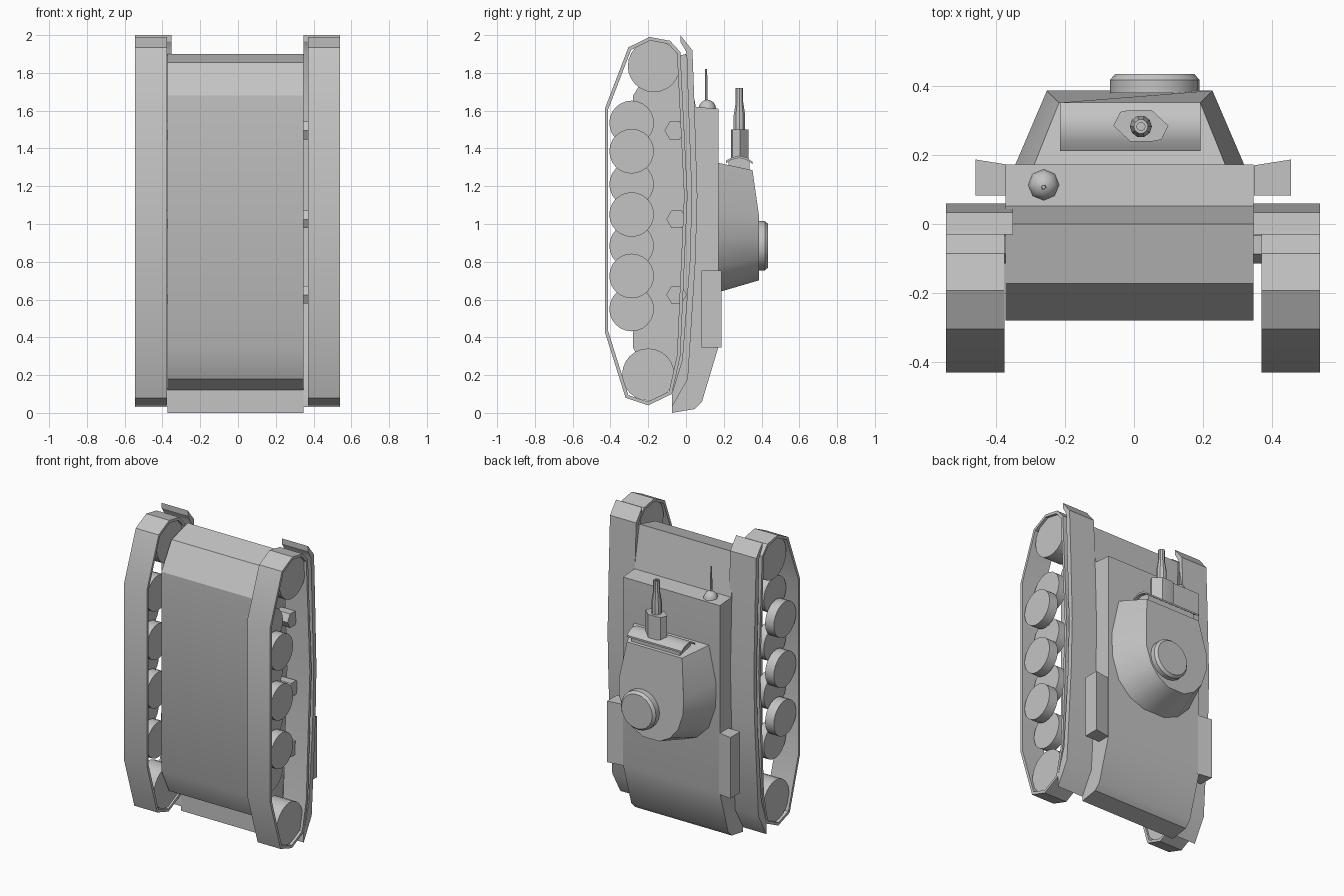
import bpy, bmesh, math
from mathutils import Vector

cube = bpy.data.objects.get("Cube")
if cube:
    bpy.data.objects.remove(cube, do_unlink=True)

grey = bpy.data.materials.new("plain grey")
grey.use_nodes = True
colour = (0.55, 0.55, 0.55, 1)
grey.diffuse_color = colour
grey.node_tree.nodes["Principled BSDF"].inputs["Base Color"].default_value = colour

MID = -0.0025   # centre line of the running gear
HULL = -0.0125  # centre line of the hull


def loft(name, rings, caps=True, wrap=False, angle=30):
    """Join matching closed rings of points into one solid."""
    bm = bmesh.new()
    loops = [[bm.verts.new(p) for p in ring] for ring in rings]
    pairs = list(zip(loops, loops[1:]))
    if wrap:
        pairs.append((loops[-1], loops[0]))
    n = len(loops[0])
    for a, b in pairs:
        for i in range(n):
            j = (i + 1) % n
            bm.faces.new((a[i], a[j], b[j], b[i]))
    if caps and not wrap:
        bm.faces.new(loops[0])
        bm.faces.new(loops[-1])
    bmesh.ops.recalc_face_normals(bm, faces=bm.faces)
    mesh = bpy.data.meshes.new(name)
    bm.to_mesh(mesh)
    bm.free()
    mesh.materials.append(grey)
    mesh.shade_smooth()
    mesh.set_sharp_from_angle(angle=math.radians(angle))
    obj = bpy.data.objects.new(name, mesh)
    bpy.context.collection.objects.link(obj)
    return obj


def prism(name, profile, x0, x1):
    """Extrude a (y, z) profile along x."""
    return loft(name, [[(x, y, z) for y, z in profile] for x in (x0, x1)])


def turned(name, axis, centre, steps, sides, angle=30, turn=0.0):
    """Stack circles of (distance, radius) along an axis."""
    rings = []
    for d, r in steps:
        ring = []
        for i in range(sides):
            t = math.tau * i / sides + turn
            p = Vector(centre)
            p[axis] += d
            p[(axis + 1) % 3] += r * math.cos(t)
            p[(axis + 2) % 3] += r * math.sin(t)
            ring.append(p)
        rings.append(ring)
    return loft(name, rings, angle=angle)


def inset(points, d):
    """Move a clockwise closed outline inward with mitred corners."""
    pts = [Vector(p) for p in points]
    out = []
    for i, p in enumerate(pts):
        a = (p - pts[i - 1]).normalized()
        b = (pts[(i + 1) % len(pts)] - p).normalized()
        na, nb = Vector((a.y, -a.x)), Vector((b.y, -b.x))
        out.append(p + (na + nb) * d / (1 + na.dot(nb)))
    return out


# Hull
prism("hull", [(-0.28, 0.345), (-0.28, 1.68), (-0.172, 1.855), (0, 1.9),
               (0.052, 1.62), (0.172, 1.61), (0.172, 0.35), (0.085, 0.06),
               (0.045, 0.02), (-0.075, 0), (-0.075, 0.12), (-0.2, 0.18)],
      -0.372, 0.346)

# Turret: base ring and smaller roof ring, each mirrored from one half
base = [(0.28, 0.165, 1.325), (0.335, 0.165, 1.08), (0.33, 0.165, 0.92),
        (0.28, 0.165, 0.77), (0.19, 0.165, 0.68), (0.08, 0.165, 0.637)]
roof = [(0.205, 0.352, 1.285), (0.24, 0.387, 1.04), (0.237, 0.387, 0.93),
        (0.2, 0.387, 0.82), (0.14, 0.387, 0.745), (0.06, 0.387, 0.702)]


def both(half):
    right = [(HULL + x, y, z) for x, y, z in half]
    left = [(HULL - x, y, z) for x, y, z in reversed(half)]
    return right + left


loft("turret", [both(base), both(roof)])

# Curved gun shield
arc = [(0.212, 1.335), (0.24, 1.352), (0.28, 1.362), (0.32, 1.352), (0.352, 1.33)]
prism("gun_shield", arc + [(y, z - 0.012) for y, z in reversed(arc)], -0.215, 0.193)
prism("shield_core", [(0.225, 1.28), (0.225, 1.335), (0.28, 1.353),
                      (0.335, 1.335), (0.335, 1.26)], -0.19, 0.168)

# Gun mount and stepped barrel with a sunken bore
block = [(-0.08, 0), (-0.06, 0.04), (-0.03, 0.046), (0.03, 0.046), (0.08, 0),
         (0.06, -0.04), (0.03, -0.046), (-0.03, -0.046)]
loft("gun_mount", [[(0.02 + x, 0.285 + y, z) for x, y in block] for z in (1.33, 1.5)])
turned("gun_barrel", 2, (0.02, 0.283, 0),
       [(1.49, 0.032), (1.575, 0.032), (1.645, 0.021), (1.72, 0.021),
        (1.72, 0.012), (1.65, 0.012)], 10)

# Commander's hatch
turned("hatch", 1, (0.06, 0, 0.885),
       [(0.38, 0.13), (0.418, 0.13), (0.435, 0.115)], 20)

# Aerial on a domed foot
dome = [(0.048 * math.sin(a), 0.046 * math.cos(a))
        for a in (0, 0.4, 0.8, 1.2, 1.5)]
turned("aerial_foot", 2, (-0.262, 0.113, 1.61), dome, 8, angle=50)
turned("aerial", 2, (-0.262, 0.107, 1.64), [(0, 0.008), (0.18, 0.006)], 6)

# Running gear outlines, clockwise as (y, z)
track = [(-0.43, 0.43), (-0.43, 1.61), (-0.305, 1.935), (-0.193, 1.99),
         (-0.085, 1.97), (-0.03, 1.91), (0.008, 1.15), (-0.03, 0.3),
         (-0.075, 0.1), (-0.2, 0.04), (-0.32, 0.08)]
fender = [(-0.03, 2.0), (0.034, 1.92), (0.045, 1.63), (0.06, 1.15),
          (0.05, 0.8), (0.01, 0.18), (-0.075, 0.03),
          (-0.075, 0.1), (-0.02, 0.28), (0.02, 0.8), (0.03, 1.15),
          (0.012, 1.63), (0.003, 1.91), (-0.03, 1.965)]
road_wheels = [0.55, 0.725, 0.885, 1.05, 1.21, 1.385, 1.535]
rollers = [(-0.05, 0.625), (-0.05, 1.025), (-0.06, 1.495)]

for side, word in ((1, "left"), (-1, "right")):
    def at(d):
        return MID + side * d

    # Track band and fender
    inner = inset(track, 0.018)
    loft(word + "_track", [[(at(d), y, z) for y, z in path] for d, path in
                           ((0.3725, track), (0.5425, track),
                            (0.5425, inner), (0.3725, inner))], wrap=True)
    prism(word + "_fender", fender, at(0.349), at(0.5425))

    # Drive and idler wheels
    for part, y, z in (("drive_wheel", -0.17, 1.836), ("idler_wheel", -0.2, 0.203)):
        turned(word + "_" + part, 0, (MID, y, z),
               [(side * 0.385, 0.138), (side * 0.525, 0.138)], 24)

    # Overlapping road wheels in two rows
    for i, z in enumerate(road_wheels):
        near, far = (0.465, 0.53) if i % 2 else (0.39, 0.455)
        turned(word + "_road_wheel", 0, (MID, -0.288, z),
               [(side * near, 0.118), (side * far, 0.118)], 24)

    # Six-sided return rollers
    for y, z in rollers:
        turned(word + "_return_roller", 0, (MID, y, z),
               [(side * 0.34, 0.054), (side * 0.45, 0.054)], 6)

    # Stowage box with a top sloping in toward the hull
    box = [(0.35, 0.083), (0.35, 0.17), (0.4575, 0.187), (0.4575, 0.083)]
    loft(word + "_stowage_box", [[(at(d), y, z) for d, y in box]
                                 for z in (0.345, 0.755)])
